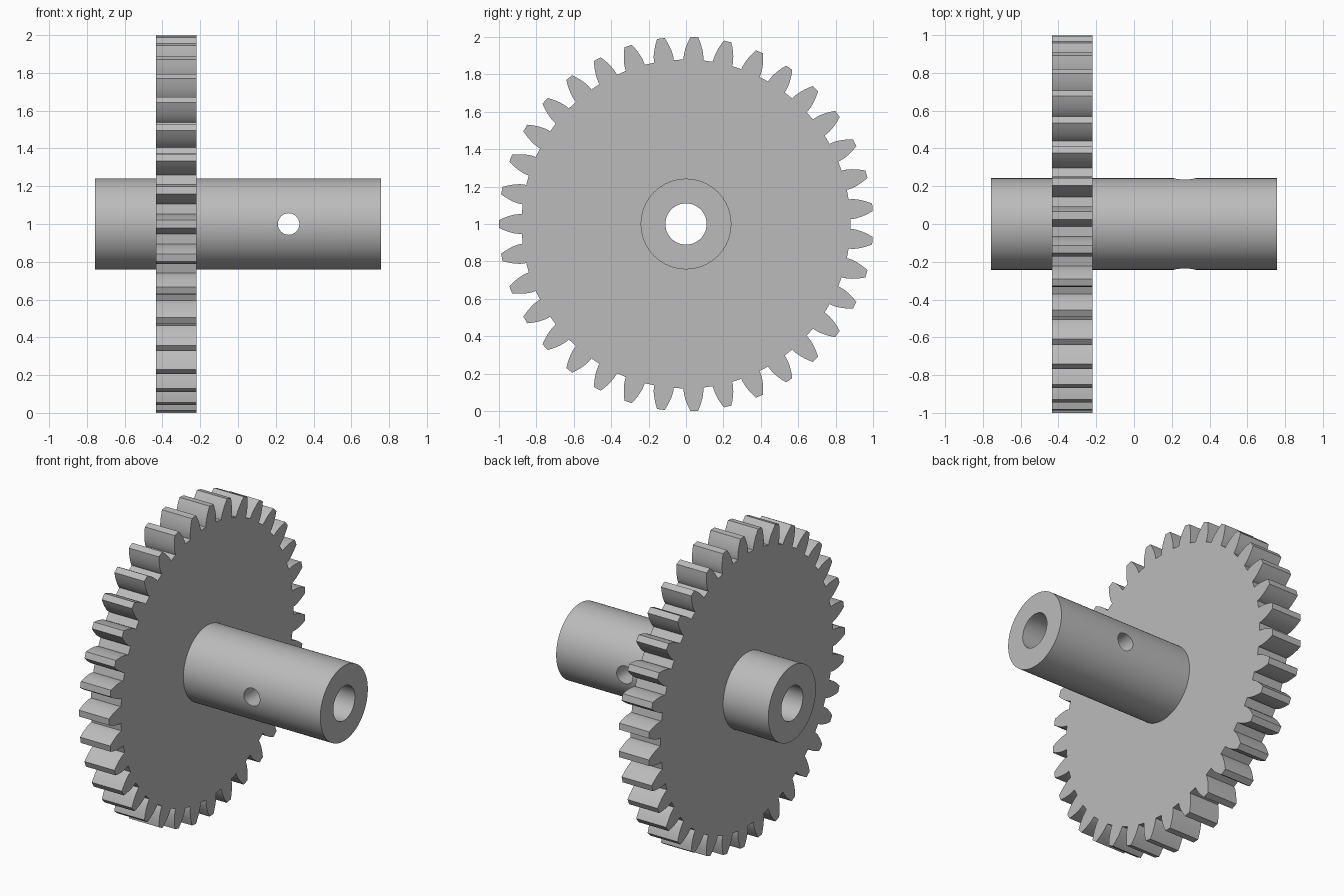
import bpy, bmesh
from math import pi, sin, cos, tan, acos, sqrt, radians
from mathutils import Matrix, Vector

if "Cube" in bpy.data.objects:
    bpy.data.objects.remove(bpy.data.objects["Cube"])

steel = bpy.data.materials.new("grey_steel")
steel.use_nodes = True
GREY = (0.5, 0.5, 0.5, 1)
steel.diffuse_color = GREY
steel.node_tree.nodes["Principled BSDF"].inputs["Base Color"].default_value = GREY

AXIS_Z = 1.0
SHAFT_R, BORE_R, PIN_R = 0.242, 0.11, 0.057


def prism(name, profile, x0, x1):
    """Extrude a (y, z) outline along x from x0 to x1."""
    bm = bmesh.new()
    face = bm.faces.new([bm.verts.new((x0, y, z + AXIS_Z)) for y, z in profile])
    ext = bmesh.ops.extrude_face_region(bm, geom=[face])
    moved = [v for v in ext["geom"] if isinstance(v, bmesh.types.BMVert)]
    bmesh.ops.translate(bm, verts=moved, vec=(x1 - x0, 0, 0))
    bmesh.ops.recalc_face_normals(bm, faces=bm.faces)
    mesh = bpy.data.meshes.new(name)
    bm.to_mesh(mesh)
    bm.free()
    mesh.materials.append(steel)
    obj = bpy.data.objects.new(name, mesh)
    bpy.context.collection.objects.link(obj)
    return obj


def circle(r, n):
    return [(r * cos(2 * pi * i / n), r * sin(2 * pi * i / n)) for i in range(n)]


def cut(obj, cutters):
    """Subtract the cutters, then smooth all but the sharp edges."""
    bpy.ops.object.select_all(action='DESELECT')
    bpy.context.view_layer.objects.active = obj
    obj.select_set(True)
    for cutter in cutters:
        mod = obj.modifiers.new("hole", 'BOOLEAN')
        mod.operation, mod.solver, mod.object = 'DIFFERENCE', 'EXACT', cutter
        bpy.ops.object.modifier_apply(modifier=mod.name)
    bpy.ops.object.shade_smooth_by_angle(angle=radians(25))


def gear_outline(teeth, tip_r, pressure=radians(20), steps=5):
    """Involute spur gear outline with one tooth centred on -y."""
    module = 2 * tip_r / (teeth + 2)
    pitch_r = module * teeth / 2
    root_r = pitch_r - 1.25 * module
    base_r = pitch_r * cos(pressure)
    base_half = pi / (2 * teeth) + tan(pressure) - pressure
    flank = [(root_r, base_half)]
    for i in range(steps + 1):
        r = base_r + (tip_r - base_r) * i / steps
        a = acos(min(1, base_r / r))
        flank.append((r, base_half - (tan(a) - a)))
    tooth = [(r, -h) for r, h in flank] + [(r, h) for r, h in reversed(flank)]
    points = []
    for k in range(teeth):
        centre = pi + 2 * pi * k / teeth
        points += [(r * cos(centre + h), r * sin(centre + h)) for r, h in tooth]
    return points


# Cutters: centre bore along the shaft, cross pin hole, seat through the gear
bore = prism("bore_cutter", circle(BORE_R, 64), -1, 1)
seat = prism("seat_cutter", circle(SHAFT_R - 0.006, 64), -1, 1)
pin = prism("pin_hole_cutter", circle(PIN_R, 40), -1, 1)
pin.data.transform(Matrix.Translation((0.268, 0, AXIS_Z)) @ Matrix.Rotation(pi / 2, 4, 'Z')
                   @ Matrix.Translation((0, 0, -AXIS_Z)))

# Hollow shaft with a pin hole
shaft = prism("hollow_shaft", circle(SHAFT_R, 96), -0.756, 0.756)
cut(shaft, [bore, pin])

# Toothed wheel
gear = prism("gear_wheel", gear_outline(35, 1.0), -0.434, -0.22)
cut(gear, [seat])

for cutter in (bore, seat, pin):
    bpy.data.objects.remove(cutter)
